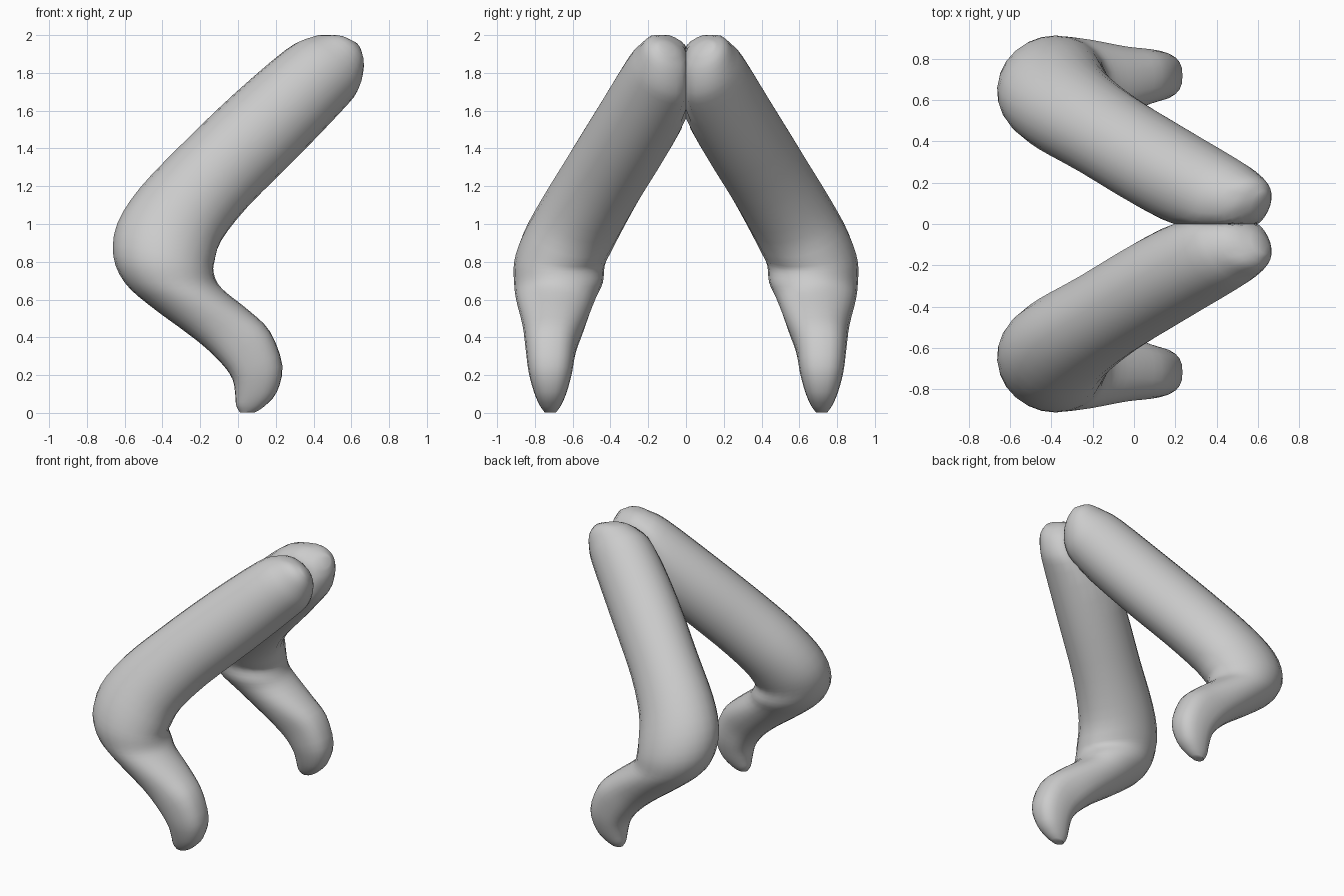
import bpy, bmesh, math
from mathutils import Vector

if "Cube" in bpy.data.objects:
    bpy.data.objects.remove(bpy.data.objects["Cube"])

# Leg sections, hip to toe: outer x,z | inner x,z | centre y | half width | tilt | boxiness power
SECTIONS = [
    (.60, 1.965, .65, 1.90, .10, .05, .3, 1),
    (.48, 2.00, .66, 1.82, .09, .13, .3, 1),
    (.37, 1.98, .63, 1.70, .095, .18, .3, 1),
    (.25, 1.92, .55, 1.60, .13, .21, .3, 1),
    (-.03, 1.68, .31, 1.35, .27, .22, .3, 1),
    (-.30, 1.42, .05, 1.09, .43, .22, .3, 1),
    (-.52, 1.19, -.09, .91, .55, .23, .25, 1),
    (-.64, 1.00, -.125, .80, .63, .24, .15, 1),
    (-.66, .83, -.13, .75, .67, .24, .05, 1),
    (-.60, .69, -.11, .69, .675, .235, 0, 1),
    (-.47, .57, -.06, .635, .69, .21, 0, 1),
    (-.22, .385, .06, .54, .70, .165, 0, .9),
    (-.09, .265, .17, .43, .715, .135, 0, .8),
    (-.03, .18, .235, .25, .718, .115, 0, .8),
    (-.015, .10, .205, .11, .718, .085, 0, .85),
    (-.01, .04, .14, .035, .718, .055, 0, .9),
    (.01, .003, .09, .003, .718, .03, 0, 1),
]
SIDES, STEPS = 24, 3


def smooth_rows(rows, steps):
    """Catmull-Rom interpolation between the section rows."""
    out = []
    for i in range(len(rows) - 1):
        a, b, c, d = (rows[min(max(i + j, 0), len(rows) - 1)] for j in (-1, 0, 1, 2))
        for s in range(steps):
            t = s / steps
            out.append([.5 * (2*q + (r - p)*t + (2*p - 5*q + 4*r - w)*t*t
                              + (3*q - p - 3*r + w)*t**3)
                        for p, q, r, w in zip(a, b, c, d)])
    return out + [list(rows[-1])]


def spow(v, n):
    return math.copysign(abs(v) ** n, v)


def ring(bm, row):
    px, pz, qx, qz, y, w, k, n = row
    centre = Vector(((px + qx) / 2, y, (pz + qz) / 2))
    half = Vector(((qx - px) / 2, 0, (qz - pz) / 2))
    side = Vector((k, 1, k)).normalized() * w
    verts = []
    for i in range(SIDES):
        a = math.tau * i / SIDES
        p = centre + half * spow(math.cos(a), n) + side * spow(math.sin(a), n)
        p.y = max(p.y, 0)          # flat where the two legs meet
        p.z = min(max(p.z, 0), 2)
        verts.append(bm.verts.new(p))
    return verts


# Bent leg as a loft of oval sections
bm = bmesh.new()
rings = [ring(bm, r) for r in smooth_rows(SECTIONS, STEPS)]
for a, b in zip(rings, rings[1:]):
    for i in range(SIDES):
        j = (i + 1) % SIDES
        bm.faces.new((a[i], a[j], b[j], b[i]))
bm.faces.new(rings[0][::-1])
bm.faces.new(rings[-1])
bmesh.ops.recalc_face_normals(bm, faces=bm.faces)
mesh = bpy.data.meshes.new("legs")
bm.to_mesh(mesh)
bm.free()
legs = bpy.data.objects.new("legs", mesh)
bpy.context.collection.objects.link(legs)

# Second leg mirrored across the centre
mirror = legs.modifiers.new("mirror", 'MIRROR')
mirror.use_axis = (False, True, False)
mirror.use_mirror_merge = False

bpy.context.view_layer.objects.active = legs
legs.select_set(True)
bpy.ops.object.shade_smooth_by_angle(angle=math.radians(50))
